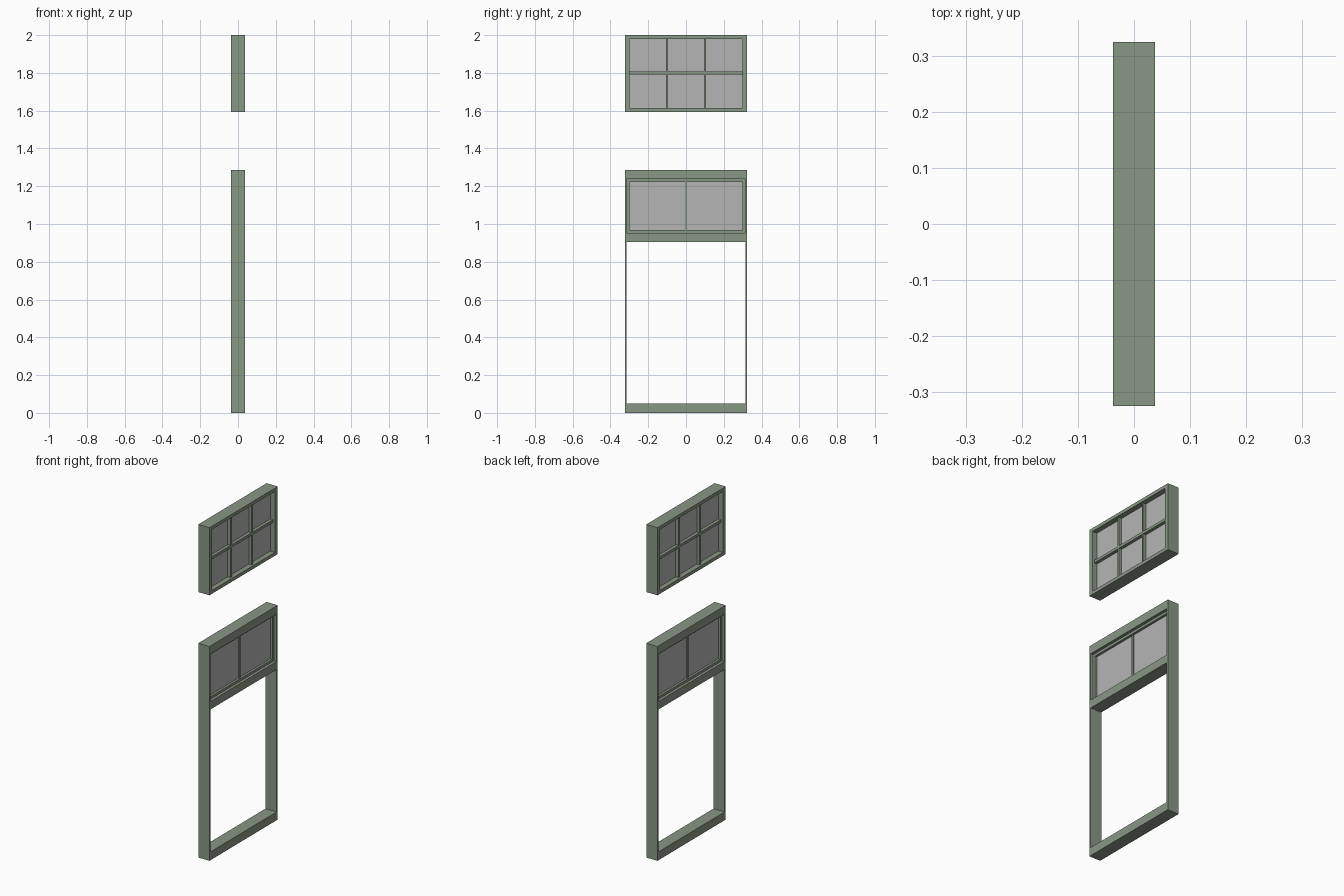
import bpy

if "Cube" in bpy.data.objects:
    bpy.data.objects.remove(bpy.data.objects["Cube"])


def material(name, colour):
    m = bpy.data.materials.new(name)
    m.diffuse_color = (*colour, 1)
    m.use_nodes = True
    m.node_tree.nodes["Principled BSDF"].inputs["Base Color"].default_value = m.diffuse_color
    return m


GREEN = material("sage green paint", (0.25, 0.31, 0.235))
GREY = material("grey glass", (0.46, 0.46, 0.46))


def box(name, depth, y0, y1, z0, z1, mat=GREEN):
    """Box centred on x = 0."""
    bpy.ops.mesh.primitive_cube_add(size=1, location=(0, (y0 + y1) / 2, (z0 + z1) / 2))
    o = bpy.context.object
    o.name = name
    o.scale = (depth, y1 - y0, z1 - z0)
    bpy.ops.object.transform_apply(location=False, rotation=False, scale=True)
    o.data.materials.append(mat)
    return o


def frame(name, depth, outer, inner):
    """Two stiles and two rails between an outer and an inner rectangle."""
    a0, a1, b0, b1 = outer
    c0, c1, d0, d1 = inner
    box(name + "_left_stile", depth, a0, c0, d0, d1)
    box(name + "_right_stile", depth, c1, a1, d0, d1)
    box(name + "_bottom_rail", depth, a0, a1, b0, d0)
    box(name + "_top_rail", depth, a0, a1, d1, b1)


D = 0.074   # full frame depth
W = 0.324   # half width

# Upper window: deep frame, 3 x 2 panes
frame("upper_frame", D, (-W, W, 1.594, 2.0), (-0.298, 0.298, 1.614, 1.98))
box("upper_glass", 0.012, -0.3, 0.3, 1.61, 1.982, GREY)
for y in (-0.1, 0.1):
    box("upper_glazing_bar", 0.05, y - 0.006, y + 0.006, 1.614, 1.98)
box("upper_cross_bar", 0.05, -0.298, 0.298, 1.791, 1.807)

# Lower window: tall frame with open bottom
frame("lower_frame", D, (-W, W, 0, 1.287), (-0.314, 0.314, 0.05, 1.237))
box("transom_rail", D, -0.314, 0.314, 0.905, 0.953)

# Fixed sash with two panes
frame("sash", 0.04, (-0.314, 0.314, 0.953, 1.237), (-0.298, 0.298, 0.968, 1.222))
box("sash_glass", 0.012, -0.3, 0.3, 0.966, 1.224, GREY)
box("sash_glazing_bar", 0.025, -0.006, 0.006, 0.968, 1.222)
